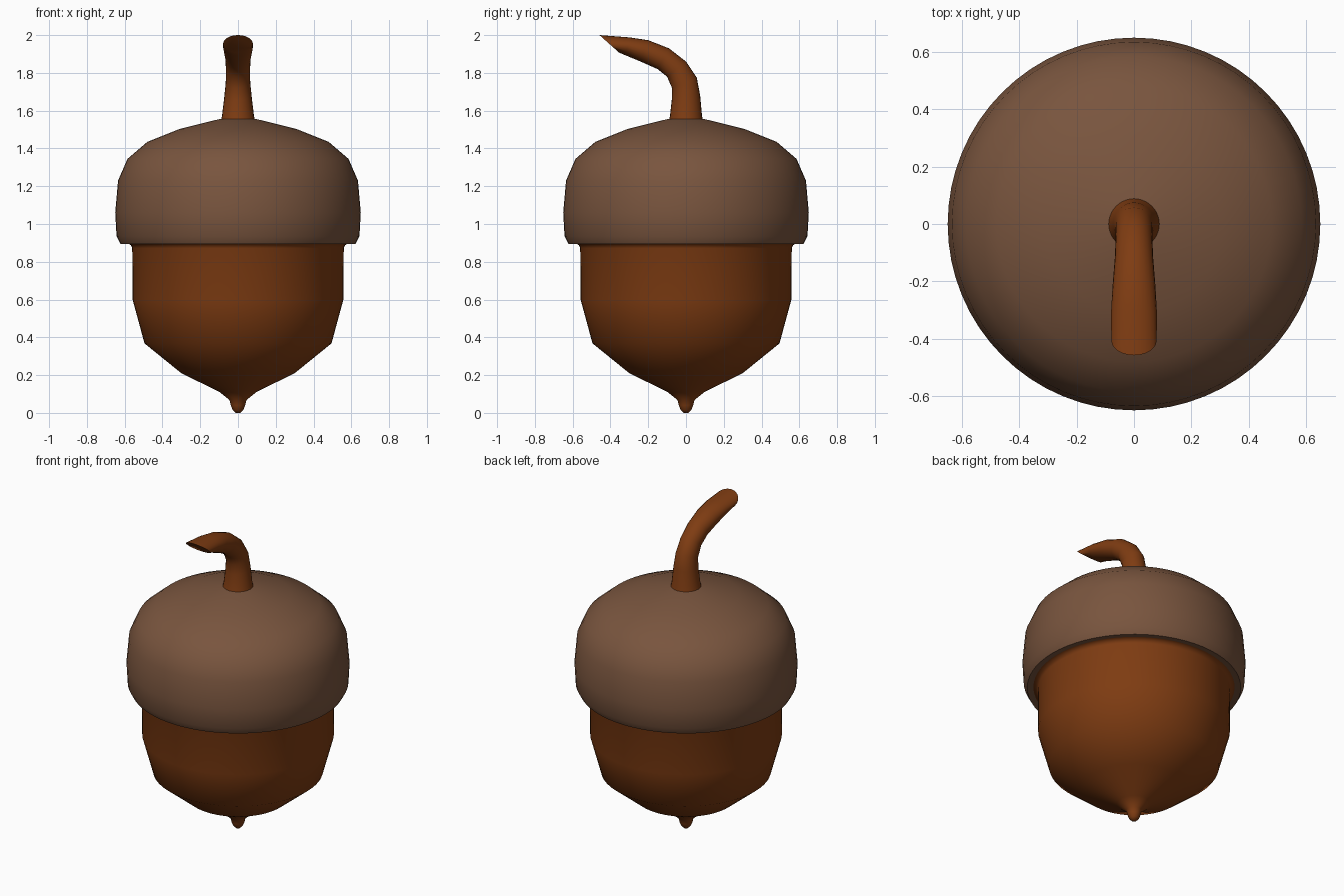
import bpy, bmesh
from math import sin, cos, pi, radians
from mathutils import Vector

if "Cube" in bpy.data.objects:
    bpy.data.objects.remove(bpy.data.objects["Cube"])


def material(name, rgb):
    m = bpy.data.materials.new(name)
    m.diffuse_color = (*rgb, 1)
    m.use_nodes = True
    m.node_tree.nodes["Principled BSDF"].inputs["Base Color"].default_value = m.diffuse_color
    return m


def loft(name, rings, mat, n):
    """Skin elliptical rings given as (centre, half axis a, half axis b); cap both ends."""
    bm = bmesh.new()
    loops = [[bm.verts.new(c + a * cos(2 * pi * i / n) + b * sin(2 * pi * i / n))
              for i in range(n)] for c, a, b in rings]
    for lo, hi in zip(loops, loops[1:]):
        for i in range(n):
            j = (i + 1) % n
            bm.faces.new((lo[i], lo[j], hi[j], hi[i]))
    bm.faces.new(loops[0][::-1])
    bm.faces.new(loops[-1])
    bmesh.ops.recalc_face_normals(bm, faces=bm.faces)
    me = bpy.data.meshes.new(name)
    bm.to_mesh(me)
    bm.free()
    ob = bpy.data.objects.new(name, me)
    bpy.context.collection.objects.link(ob)
    me.materials.append(mat)
    bpy.ops.object.select_all(action='DESELECT')
    ob.select_set(True)
    bpy.context.view_layer.objects.active = ob
    bpy.ops.object.shade_smooth_by_angle(angle=radians(50))
    return ob


def lathe(name, profile, mat, n=64):
    return loft(name, [(Vector((0, 0, z)), Vector((r, 0, 0)), Vector((0, r, 0)))
                       for r, z in profile], mat, n)


nut_brown = material("nut_brown", (0.21, 0.045, 0.006))
cap_brown = material("cap_brown", (0.19, 0.09, 0.048))

# Nut with its pointed tip, flaring out under the cap
lathe("nut", [(0.012, 0.0), (0.028, 0.015), (0.038, 0.04), (0.045, 0.068), (0.10, 0.112),
              (0.30, 0.21), (0.495, 0.368), (0.558, 0.60), (0.56, 0.872),
              (0.567, 0.888), (0.585, 0.898), (0.61, 0.90)], nut_brown)

# Cap
lathe("cap", [(0.575, 0.899), (0.622, 0.895), (0.643, 0.935), (0.65, 1.06), (0.635, 1.23),
              (0.585, 1.345), (0.48, 1.435), (0.31, 1.503), (0.10, 1.555), (0.03, 1.56)],
      cap_brown)

# Bent stem: each ring is (outer y, outer z, inner y, inner z, half width)
stem = [(0.095, 1.53, -0.095, 1.53, 0.095), (0.085, 1.57, -0.085, 1.57, 0.085),
        (0.075, 1.68, -0.075, 1.66, 0.073), (0.057, 1.775, -0.074, 1.72, 0.065),
        (0.0, 1.86, -0.1, 1.78, 0.064), (-0.09, 1.93, -0.15, 1.82, 0.067),
        (-0.2, 1.973, -0.24, 1.86, 0.075), (-0.3, 1.988, -0.32, 1.893, 0.08),
        (-0.458, 2.0, -0.355, 1.908, 0.079)]
rings = []
for y0, z0, y1, z1, w in stem:
    p, q = Vector((0, y0, z0)), Vector((0, y1, z1))
    rings.append(((p + q) / 2, Vector((w, 0, 0)), (p - q) / 2))
loft("stem", rings, nut_brown, 24)
